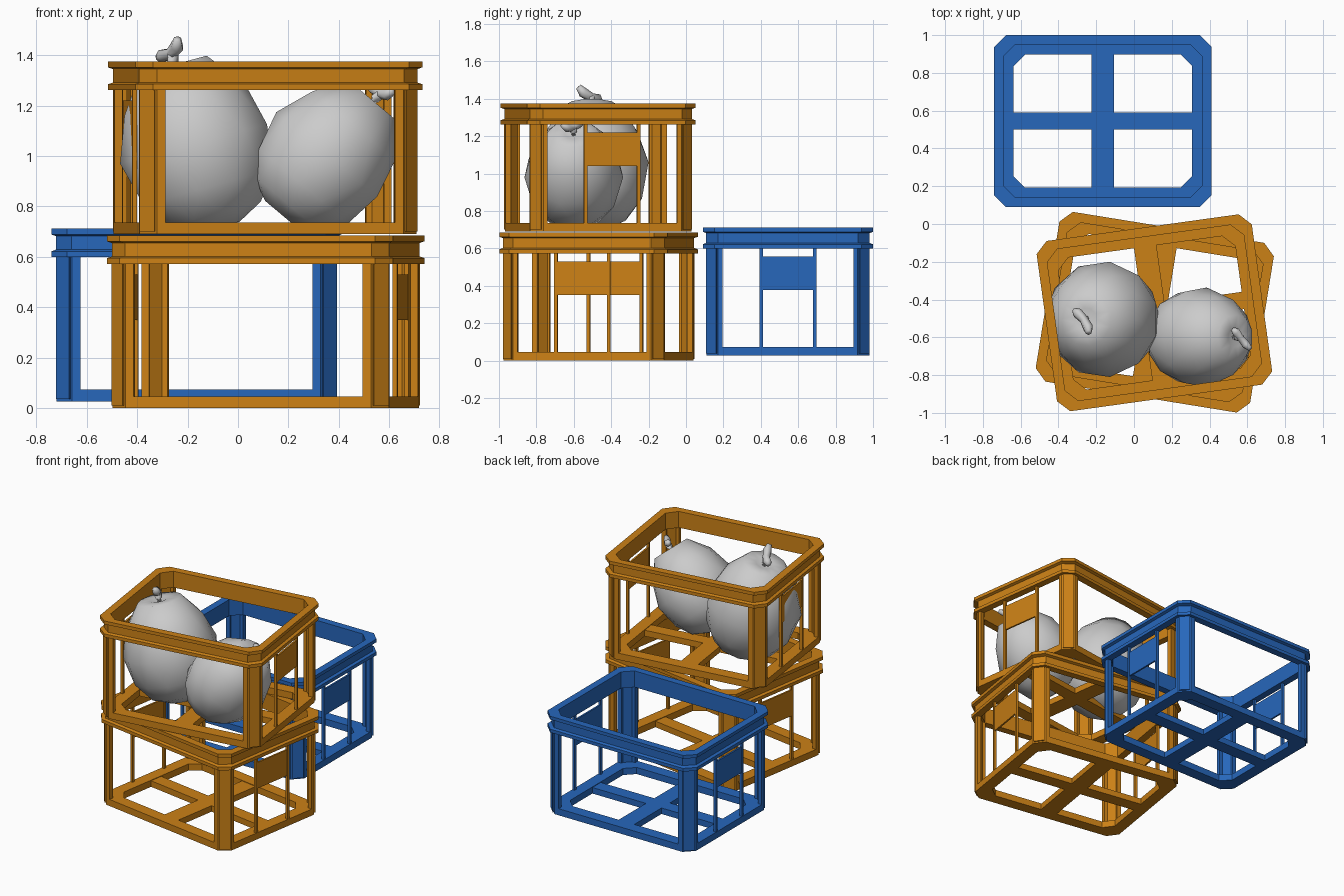
import bpy, bmesh, math
from mathutils import Matrix, Vector

if "Cube" in bpy.data.objects:
    bpy.data.objects.remove(bpy.data.objects["Cube"])


def material(name, color):
    m = bpy.data.materials.new(name)
    m.diffuse_color = color
    m.use_nodes = True
    m.node_tree.nodes["Principled BSDF"].inputs["Base Color"].default_value = m.diffuse_color
    return m


ORANGE = material("orange_plastic", (0.60, 0.22, 0.008, 1))
BLUE = material("blue_plastic", (0.02, 0.135, 0.50, 1))


def finish(bm, name, matrix, mat=None, smooth=False):
    bmesh.ops.recalc_face_normals(bm, faces=bm.faces)
    for f in bm.faces:
        f.smooth = smooth
    me = bpy.data.meshes.new(name)
    bm.to_mesh(me)
    bm.free()
    if mat:
        me.materials.append(mat)
    ob = bpy.data.objects.new(name, me)
    ob.matrix_world = matrix
    bpy.context.collection.objects.link(ob)
    return ob


def skin(bm, rings, closed=False, caps=False):
    """Bridge a list of equally long vertex rings with quads."""
    n = len(rings[0])
    for i in range(len(rings) - (0 if closed else 1)):
        a, b = rings[i], rings[(i + 1) % len(rings)]
        for j in range(n):
            k = (j + 1) % n
            bm.faces.new((a[j], a[k], b[k], b[j]))
    if caps:
        bm.faces.new(rings[0])
        bm.faces.new(rings[-1])


def prism(bm, poly, z0, z1):
    skin(bm, [[bm.verts.new((x, y, z)) for x, y in poly] for z in (z0, z1)], caps=True)


def box(bm, x0, x1, y0, y1, z0, z1):
    prism(bm, [(x0, y0), (x1, y0), (x1, y1), (x0, y1)], z0, z1)


HX, HY, CH = 0.575, 0.455, 0.062   # crate half sizes and corner chamfer


def octagon(d):
    x, y = HX - d, HY - d
    q = [(x, y - CH), (x - CH, y)]
    return q + [(-a, b) for a, b in q[::-1]] + [(-a, -b) for a, b in q] + [(a, -b) for a, b in q[::-1]]


def frame(bm, section):
    """Sweep a section of (inset, height) points around the crate outline."""
    skin(bm, [[bm.verts.new((x, y, z)) for x, y in octagon(d)] for d, z in section], closed=True)


def crate(prefix, loc, angle, mat):
    M = Matrix.Translation(loc) @ Matrix.Rotation(math.radians(angle), 4, 'Z')

    # rim with an upper and a lower lip
    bm = bmesh.new()
    frame(bm, [(0, 0.685), (0, 0.662), (0.018, 0.655), (0.018, 0.602),
               (0, 0.595), (0, 0.572), (0.05, 0.572), (0.05, 0.685)])
    finish(bm, prefix + "_rim", M, mat)

    # floor ring
    bm = bmesh.new()
    frame(bm, [(0.02, 0), (0.02, 0.046), (0.102, 0.046), (0.102, 0)])
    finish(bm, prefix + "_floor_ring", M, mat)

    # floor cross
    bm = bmesh.new()
    box(bm, -0.06, 0.06, -0.36, 0.36, 0, 0.042)
    for s in (-1, 1):
        box(bm, *sorted((s * 0.06, s * 0.48)), -0.046, 0.046, 0, 0.042)
    finish(bm, prefix + "_floor_cross", M, mat)

    # corner posts with raised corner strips
    ox, oy, t = HX - 0.02, HY - 0.02, 0.03
    post = [(ox, 0.35), (ox, oy - CH), (ox - CH, oy), (0.46, oy),
            (0.46, oy - t), (ox - CH - 0.01, oy - t), (ox - t, oy - CH - 0.01), (ox - t, 0.35)]
    strip = [(ox - 0.012, oy - CH + 0.005), (ox + 0.002, oy - CH + 0.012),
             (ox - CH + 0.012, oy + 0.002), (ox - CH + 0.005, oy - 0.012)]
    bm = bmesh.new()
    for sx in (-1, 1):
        for sy in (-1, 1):
            prism(bm, [(sx * x, sy * y) for x, y in post], 0.04, 0.58)
            prism(bm, [(sx * x, sy * y) for x, y in strip], 0.01, 0.575)
    finish(bm, prefix + "_corner_posts", M, mat)

    # end panels hung between two thin bars
    bm = bmesh.new()
    for s in (-1, 1):
        x0, x1 = sorted((s * 0.535, s * 0.553))
        for y in (-0.143, 0.143):
            box(bm, x0, x1, y - 0.009, y + 0.009, 0.04, 0.58)
        x0, x1 = sorted((s * 0.538, s * 0.55))
        box(bm, x0, x1, -0.135, 0.135, 0.35, 0.53)
    finish(bm, prefix + "_end_panels", M, mat)


def tube(bm, pts, radii, sides=6):
    pts = [Vector(p) for p in pts]
    rings = []
    for i, (p, r) in enumerate(zip(pts, radii)):
        d = pts[min(i + 1, len(pts) - 1)] - pts[max(i - 1, 0)]
        q = d.to_track_quat('Z', 'Y')
        rings.append([bm.verts.new(p + q @ Vector((r * math.cos(a), r * math.sin(a), 0)))
                      for a in (math.tau * k / sides for k in range(sides))])
    skin(bm, rings, caps=True)


def fruit(prefix, loc, tilt, size, sides=11):
    M = (Matrix.Translation(loc) @ Matrix.Rotation(math.radians(tilt), 4, 'Y')
         @ Matrix.Scale(size, 4))
    # rounded body with a dimpled top
    prof = [(0.09, -0.325), (0.2, -0.27), (0.272, -0.16), (0.308, 0.02),
            (0.252, 0.2), (0.14, 0.345), (0.06, 0.345)]
    bm = bmesh.new()
    rings = [[bm.verts.new((r * math.cos(a), r * math.sin(a), z))
              for a in (math.tau * (k + 0.5 * (i % 2)) / sides for k in range(sides))]
             for i, (r, z) in enumerate(prof)]
    # staggered rings give triangular facets
    for i in range(len(rings) - 1):
        a, b = rings[i], rings[i + 1]
        for j in range(sides):
            k = (j + 1) % sides
            if i % 2 == 0:
                bm.faces.new((a[j], a[k], b[j]))
                bm.faces.new((a[k], b[k], b[j]))
            else:
                bm.faces.new((a[j], a[k], b[k]))
                bm.faces.new((a[j], b[k], b[j]))
    for ring, z in ((rings[0], -0.315), (rings[-1], 0.325)):
        c = bm.verts.new((0, 0, z))
        for j in range(sides):
            bm.faces.new((ring[j], ring[(j + 1) % sides], c))
    finish(bm, prefix + "_body", M, smooth=True)

    # knobbly forked stem
    bm = bmesh.new()
    tube(bm, [(0, 0, 0.31), (0, 0, 0.355), (0.005, -0.005, 0.395)], [0.035, 0.022, 0.026])
    tube(bm, [(-0.055, 0.05, 0.385), (-0.035, 0.035, 0.39), (0, 0, 0.39),
              (0.03, -0.045, 0.41), (0.04, -0.07, 0.44)], [0.014, 0.028, 0.024, 0.028, 0.016])
    finish(bm, prefix + "_stem", M, smooth=True)


crate("lower_crate", (0.11, -0.467, 0), -9.2, ORANGE)
crate("upper_crate", (0.108, -0.47, 0.69), 7.9, ORANGE)
crate("blue_crate", (-0.165, 0.545, 0.027), 0, BLUE)
fruit("large_fruit", (-0.165, -0.505, 1.03), -15, 1.0)
fruit("small_fruit", (0.345, -0.60, 0.99), 40, 0.865)
